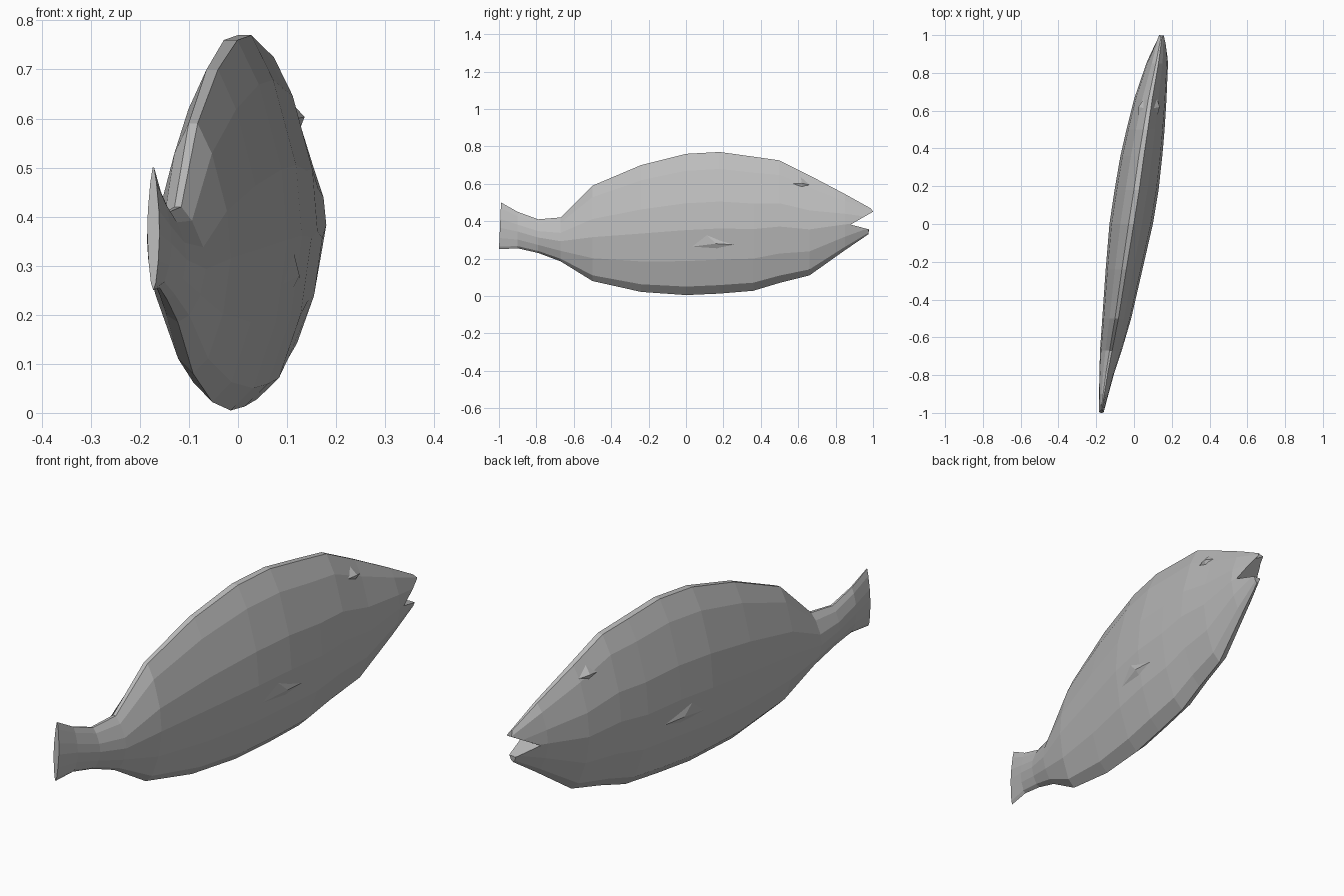
import bpy
import bmesh

cube = bpy.data.objects.get("Cube")
if cube:
    bpy.data.objects.remove(cube, do_unlink=True)

grey = bpy.data.materials.new("plain grey")
grey.use_nodes = True
COLOUR = (0.5, 0.5, 0.5, 1)
grey.diffuse_color = COLOUR
grey.node_tree.nodes["Principled BSDF"].inputs["Base Color"].default_value = COLOUR


def make_object(name, verts, faces, material=True):
    mesh = bpy.data.meshes.new(name)
    mesh.from_pydata(verts, [], faces)
    bm = bmesh.new()
    bm.from_mesh(mesh)
    bmesh.ops.recalc_face_normals(bm, faces=bm.faces)
    bm.to_mesh(mesh)
    bm.free()
    obj = bpy.data.objects.new(name, mesh)
    bpy.context.collection.objects.link(obj)
    if material:
        mesh.materials.append(grey)
    return obj


# Stations along the body: y, left x, right x, belly z, back z
stations = [
    (-0.99, -0.185, -0.16, 0.25, 0.50),
    (-0.90, -0.185, -0.135, 0.255, 0.45),
    (-0.79, -0.183, -0.105, 0.23, 0.41),
    (-0.67, -0.180, -0.065, 0.185, 0.42),
    (-0.50, -0.168, -0.015, 0.08, 0.59),
    (-0.24, -0.150, 0.045, 0.022, 0.70),
    (0.00, -0.130, 0.100, 0.005, 0.76),
    (0.18, -0.103, 0.130, 0.013, 0.77),
    (0.36, -0.072, 0.150, 0.028, 0.745),
    (0.50, -0.040, 0.162, 0.07, 0.725),
    (0.66, 0.000, 0.172, 0.11, 0.645),
    (0.85, 0.065, 0.180, 0.245, 0.545),
    (0.985, 0.122, 0.168, 0.33, 0.47),
]
# Cross-section: half-width share and height share
section = [(0, 0), (0.4, 0.06), (0.8, 0.24), (1, 0.46), (0.9, 0.65),
           (0.5, 0.88), (0.12, 1)]
ring = section + [(-w, h) for w, h in reversed(section[1:])]
n = len(ring)

# Body with tail, lofted along the stations
verts = []
for i, (y, xl, xr, z0, z1) in enumerate(stations):
    centre, half = (xl + xr) / 2, (xr - xl) / 2
    for w, h in ring:
        dy = 0
        if i == 0:
            dy = 0.01 * (h - 0.9) * 1.1
        elif i == len(stations) - 1:
            dy = 0.015 if 0.8 < h < 0.95 else -0.01 * (1 - h)
        verts.append((centre + w * half, y + dy, z0 + h * (z1 - z0)))
faces = [tuple(range(n)), tuple(range(len(verts) - n, len(verts)))]
for i in range(len(stations) - 1):
    for j in range(n):
        k = (j + 1) % n
        faces.append((i * n + j, i * n + k, (i + 1) * n + k, (i + 1) * n + j))
body = make_object("fish_body", verts, faces)

# Mouth wedge cut out of the snout
wedge = [(0.88, 0.382), (1.02, 0.345), (1.02, 0.462)]
cutter = make_object(
    "mouth_cutter",
    [(x, y, z) for x in (-0.1, 0.4) for y, z in wedge],
    [(0, 1, 2), (3, 4, 5), (0, 1, 4, 3), (1, 2, 5, 4), (2, 0, 3, 5)], False)
cutter.hide_render = True
cutter.hide_viewport = True
cutter.display_type = 'WIRE'
cut = body.modifiers.new("mouth", 'BOOLEAN')
cut.operation = 'DIFFERENCE'
cut.solver = 'EXACT'
cut.object = cutter


def side_x(y, z, side):
    """Surface x of the body on one side at the given y and z."""
    for a, b in zip(stations, stations[1:]):
        if a[0] <= y <= b[0]:
            t = (y - a[0]) / (b[0] - a[0])
            xl, xr, z0, z1 = (p + t * (q - p) for p, q in zip(a[1:], b[1:]))
            break
    h = (z - z0) / (z1 - z0)
    for (w0, h0), (w1, h1) in zip(section, section[1:]):
        if h0 <= h <= h1:
            w = w0 + (w1 - w0) * (h - h0) / (h1 - h0)
            break
    return (xl + xr) / 2 + side * w * (xr - xl) / 2


def side_wedge(name, base, tip, height, side):
    """Low faceted bump standing on the flank."""
    pts = [(side_x(y, z, side) - side * 0.006, y, z) for y, z in base]
    pts.append((side_x(*tip, side) + side * height, *tip))
    m = len(base)
    tris = [(i, (i + 1) % m, m) for i in range(m)]
    make_object(name, pts, [tuple(range(m))] + tris)


# Brow over each eye and a folded fin on each flank
for label, side in (("left", 1), ("right", -1)):
    side_wedge(label + "_brow", [(0.55, 0.60), (0.61, 0.65), (0.68, 0.59), (0.62, 0.575)],
               (0.62, 0.603), 0.014, side)
    side_wedge(label + "_fin", [(0.0, 0.43), (0.32, 0.27), (0.17, 0.24), (-0.16, 0.24)],
               (0.16, 0.28), 0.01, side)
